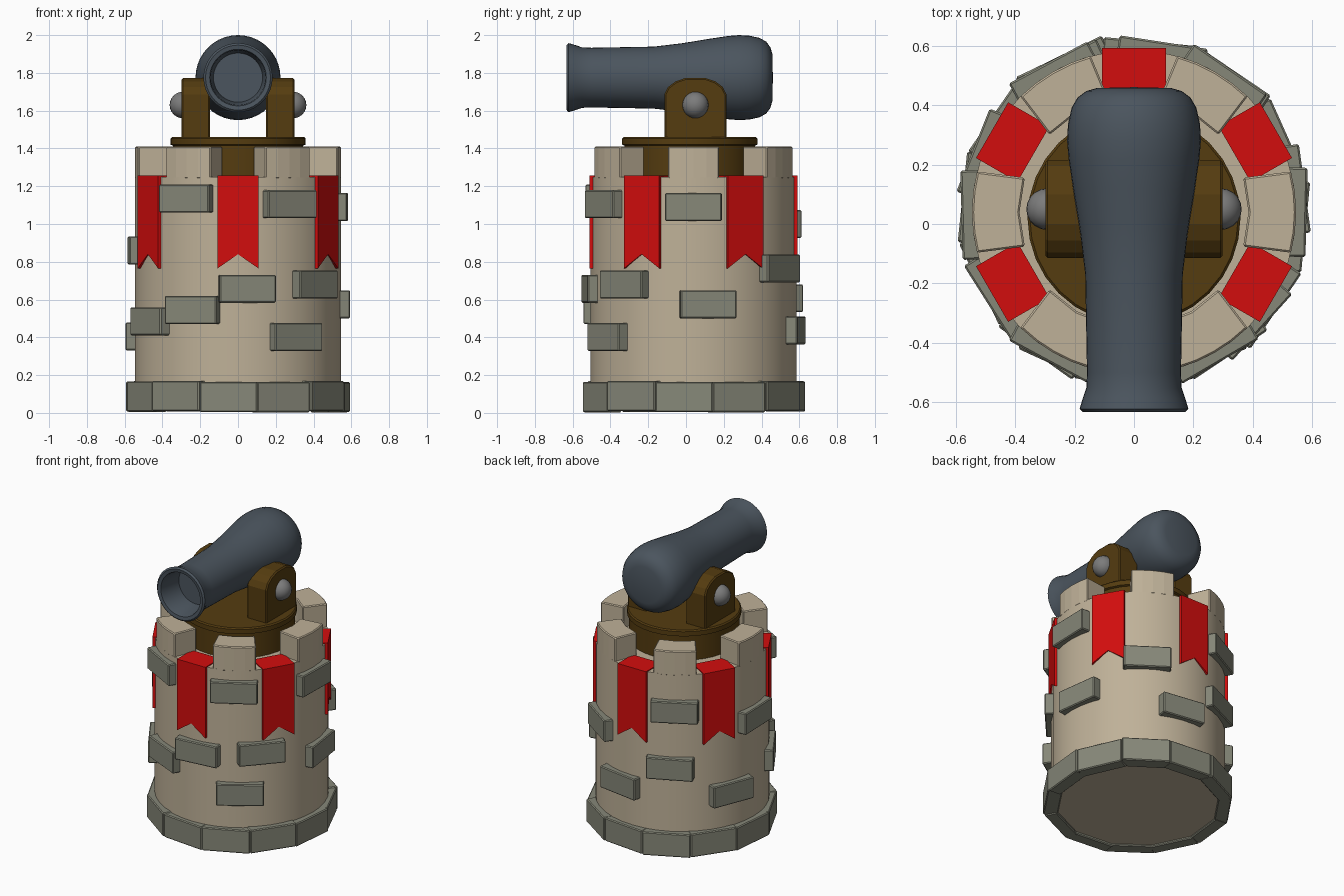
import bpy, bmesh, math, random
from mathutils import Matrix, Vector

if "Cube" in bpy.data.objects:
    bpy.data.objects.remove(bpy.data.objects["Cube"])

random.seed(4)
CY = 0.04  # tower axis lies slightly behind the origin


def material(name, rgb):
    m = bpy.data.materials.new(name)
    m.diffuse_color = (*rgb, 1)
    m.use_nodes = True
    m.node_tree.nodes["Principled BSDF"].inputs["Base Color"].default_value = m.diffuse_color
    return m


SAND = material("sandstone", (0.52, 0.44, 0.315))
STONE = material("grey_stone", (0.24, 0.245, 0.19))
WOOD = material("dark_wood", (0.09, 0.045, 0.005))
RED = material("red_cloth", (0.65, 0.004, 0.004))
IRON = material("dark_iron", (0.07, 0.09, 0.112))
STEEL = material("bolt_steel", (0.2, 0.2, 0.2))


def finish(name, bm, mat, smooth=False, bevel=0, matrix=None):
    bmesh.ops.recalc_face_normals(bm, faces=bm.faces)
    me = bpy.data.meshes.new(name)
    bm.to_mesh(me)
    bm.free()
    if matrix:
        me.transform(matrix)
    me.materials.append(mat)
    ob = bpy.data.objects.new(name, me)
    bpy.context.collection.objects.link(ob)
    if bevel:
        b = ob.modifiers.new("bevel", 'BEVEL')
        b.width, b.segments = bevel, 1
        b.limit_method, b.angle_limit = 'ANGLE', math.radians(40)
    if smooth:
        bpy.ops.object.select_all(action='DESELECT')
        ob.select_set(True)
        bpy.context.view_layer.objects.active = ob
        bpy.ops.object.shade_smooth_by_angle(angle=math.radians(35))
    return ob


def prism(points, direction):
    """Extrude a closed polygon of 3D points along a direction."""
    bm = bmesh.new()
    f = bm.faces.new([bm.verts.new(p) for p in points])
    r = bmesh.ops.extrude_face_region(bm, geom=[f])
    vs = [v for v in r["geom"] if isinstance(v, bmesh.types.BMVert)]
    bmesh.ops.translate(bm, verts=vs, vec=Vector(direction))
    return bm


def lathe(profile, n):
    """Spin (radius, height) points about z; zero radius closes an end."""
    bm = bmesh.new()
    vs = [bm.verts.new((r, 0, h)) for r, h in profile]
    es = [bm.edges.new(p) for p in zip(vs, vs[1:])]
    bmesh.ops.spin(bm, geom=vs + es, axis=(0, 0, 1), cent=(0, 0, 0),
                   angle=math.tau, steps=n, use_duplicate=False)
    bmesh.ops.remove_doubles(bm, verts=bm.verts, dist=1e-5)
    return bm


def around(deg):
    """Places local +x radially outward from the tower axis."""
    return Matrix.Translation((0, CY, 0)) @ Matrix.Rotation(math.radians(deg), 4, 'Z')


def brick(name, deg, z, r_in, r_out, half_w, h, tilt=0):
    bm = bmesh.new()
    bmesh.ops.create_cube(bm, size=1)
    m = (around(deg) @ Matrix.Translation(((r_in + r_out) / 2, 0, z))
         @ Matrix.Rotation(math.radians(tilt), 4, 'Z')
         @ Matrix.Diagonal((r_out - r_in, half_w * 2, h, 1)))
    finish(name, bm, STONE, bevel=0.006, matrix=m)


# tower body
finish("tower_body", lathe([(0, 0.02), (0.545, 0.02), (0.545, 1.25), (0, 1.25)], 40),
       SAND, smooth=True, matrix=around(0))

# battlements and banners, alternating every 30 degrees
for i in range(6):
    arc = [(0.545, a) for a in (-14.5, -7.2, 0, 7.2, 14.5)]
    arc += [(0.385, a) for a in (17.5, 0, -17.5)]
    pts = [(r * math.cos(math.radians(a)), r * math.sin(math.radians(a)), 1.24)
           for r, a in arc]
    finish("battlement", prism(pts, (0, 0, 0.17)), SAND, bevel=0.006,
           matrix=around(60 * i))

    w = 0.108
    tail = [(0.525, w, 1.256), (0.525, w, 0.765), (0.525, 0, 0.84),
            (0.525, -w, 0.765), (0.525, -w, 1.256)]
    finish("banner_drop", prism(tail, (0.026, 0, 0)), RED, matrix=around(60 * i + 30))
    fold = [(0.39, w, 1.24), (0.551, w, 1.24), (0.551, -w, 1.24), (0.39, -w, 1.24)]
    finish("banner_fold", prism(fold, (0, 0, 0.016)), RED, matrix=around(60 * i + 30))

# ring of base stones
for i in range(12):
    brick("base_stone", -95 + 30 * i, 0.086 + random.uniform(-0.004, 0.004),
          0.49, 0.578 + random.uniform(-0.004, 0.006), 0.153, 0.16,
          random.uniform(-1.5, 1.5))

# protruding wall bricks: (angle, height)
for deg, z in [(-120, 1.135), (-60, 1.105), (-85, 0.657), (-116, 0.545), (-42, 0.68),
               (-56, 0.402), (-148, 0.485), (8, 0.575), (0, 1.09), (56, 0.765),
               (80, 0.437), (117, 0.607), (120, 1.0), (181, 0.86), (159, 0.405)]:
    brick("wall_brick", deg, z, 0.49, 0.58, 0.15, 0.148, random.uniform(-2, 2))

# turntable
finish("turntable", lathe([(0, 1.24), (0.345, 1.24), (0.345, 1.415), (0.358, 1.42),
                           (0.358, 1.452), (0.35, 1.46), (0, 1.46)], 32),
       WOOD, smooth=True, matrix=Matrix.Translation((0, 0.02, 0)))

# side brackets and bolts
half = [(0.165, 1.44), (0.165, 1.685), (0.145, 1.725), (0.105, 1.755), (0.05, 1.774)]
outline = half + [(-y, z) for y, z in reversed(half)]
for s in (-1, 1):
    pts = [(s * 0.148, 0.05 + y, z) for y, z in outline]
    finish("cannon_bracket", prism(pts, (s * 0.15, 0, 0)), WOOD, bevel=0.008)
    bm = bmesh.new()
    bmesh.ops.create_uvsphere(bm, u_segments=20, v_segments=12, radius=0.07)
    finish("bracket_bolt", bm, STEEL, smooth=True,
           matrix=Matrix.Translation((s * 0.292, 0.05, 1.63)))

# cannon barrel with hollow muzzle, spun about the y axis
barrel = [(0, -0.46), (0.13, -0.46), (0.145, -0.615), (0.15, -0.628), (0.172, -0.632),
          (0.183, -0.622), (0.172, -0.585), (0.16, -0.55), (0.158, -0.5), (0.164, -0.17),
          (0.182, -0.02), (0.205, 0.12), (0.22, 0.22), (0.225, 0.28), (0.222, 0.335),
          (0.21, 0.39), (0.19, 0.425), (0.16, 0.447), (0.125, 0.457), (0, 0.46)]
finish("cannon_barrel", lathe(barrel, 40), IRON, smooth=True,
       matrix=Matrix.Translation((0, 0, 1.775)) @ Matrix.Rotation(math.radians(-90), 4, 'X'))
